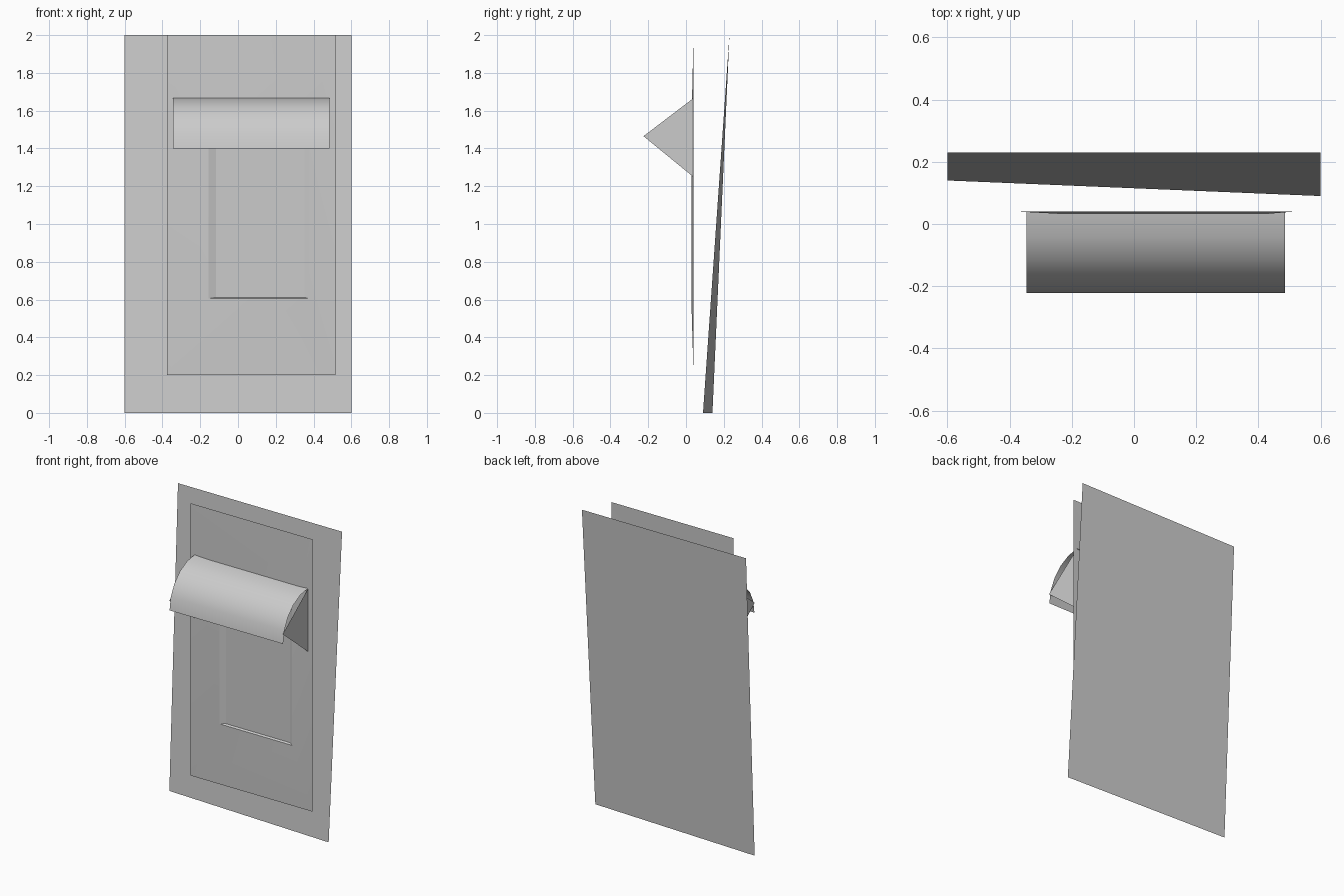
import bpy, math

if "Cube" in bpy.data.objects:
    bpy.data.objects.remove(bpy.data.objects["Cube"])


def make(name, verts, faces, smooth=False):
    mesh = bpy.data.meshes.new(name)
    mesh.from_pydata(verts, [], faces)
    mesh.update()
    for p in mesh.polygons:
        p.use_smooth = smooth
    obj = bpy.data.objects.new(name, mesh)
    bpy.context.collection.objects.link(obj)
    return obj


def rect(x0, x1, z0, z1, y):
    return [(x0, y, z0), (x1, y, z0), (x1, y, z1), (x0, y, z1)]


def ring(a):
    # four quads joining loop a..a+3 to loop a+4..a+7
    return [(a + i, a + (i + 1) % 4, a + 4 + (i + 1) % 4, a + 4 + i) for i in range(4)]


# leaning, slightly twisted backing sheet
make("back_panel", [(-0.6, 0.14, 0), (0.6, 0.09, 0), (0.6, 0.23, 2), (-0.6, 0.23, 2)],
     [(0, 1, 2, 3)], True)

# front sheet rising gently to the window opening, then sloping in to the pane
outer = rect(-0.375, 0.515, 0.2, 2.0, 0.04)
opening = rect(-0.155, 0.375, 0.605, 1.5, 0.028)
pane = rect(-0.117, 0.352, 0.612, 1.49, 0.04)
make("wall_panel", outer + opening, ring(0), True)
make("window_reveal", opening + pane, ring(0))
make("window_pane", pane, [(0, 1, 2, 3)])

# curved awning sheet
X0, X1, N = -0.345, 0.485, 5
verts = []
for i in range(N + 1):
    a = math.pi / 2 * i / N
    y, z = 0.04 - 0.262 * math.sin(a), 1.4 + 0.268 * math.cos(a)
    verts += [(X0, y, z), (X1, y, z)]
make("awning", verts, [(2 * i, 2 * i + 2, 2 * i + 3, 2 * i + 1) for i in range(N)], True)

# triangular side brackets under the awning
for side, x in (("left", X0), ("right", X1)):
    tri = (0, 1, 2) if side == "left" else (2, 1, 0)
    make("awning_bracket_" + side,
         [(x, 0.038, 1.665), (x, -0.225, 1.465), (x, 0.038, 1.25)], [tri])
